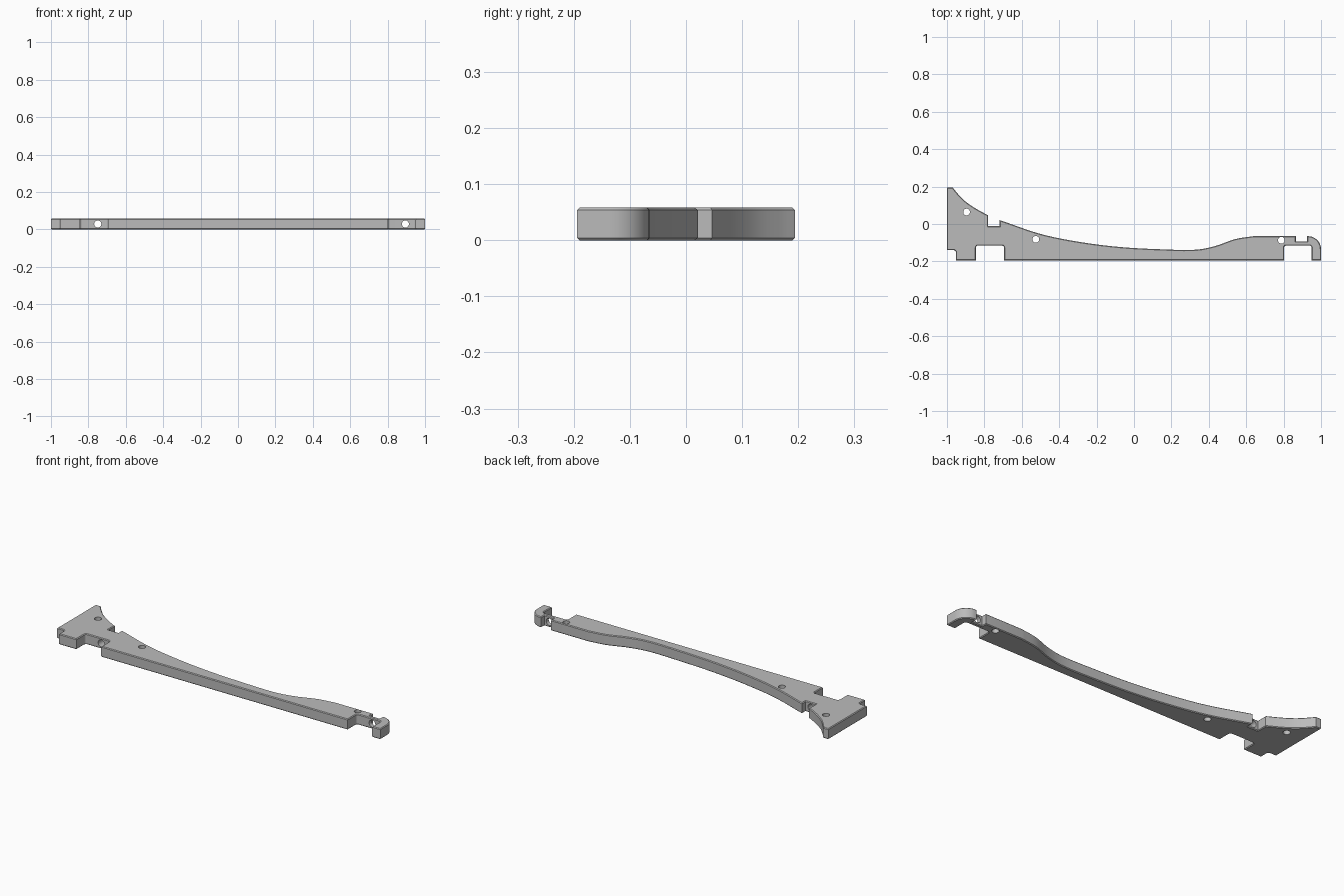
import bpy, bmesh
from mathutils import Vector, Matrix
from math import pi

if "Cube" in bpy.data.objects:
    bpy.data.objects.remove(bpy.data.objects["Cube"], do_unlink=True)

THICK = 0.058
CHAMFER = 0.004

grey = bpy.data.materials.new("plain_grey")
grey.use_nodes = True
colour = (0.5, 0.5, 0.5, 1)
grey.diffuse_color = colour
grey.node_tree.nodes["Principled BSDF"].inputs["Base Color"].default_value = colour


def spline(points, steps=6):
    """Smooth curve through the given points."""
    p = [Vector(q) for q in points]
    p = [2 * p[0] - p[1]] + p + [2 * p[-1] - p[-2]]
    out = []
    for a, b, c, d in zip(p, p[1:], p[2:], p[3:]):
        for i in range(steps):
            t = i / steps
            out.append(0.5 * (2 * b + (c - a) * t + (2 * a - 5 * b + 4 * c - d) * t ** 2
                              + (3 * b - a - 3 * c + d) * t ** 3))
    return out + [p[-2]]


def fillet(before, corner, after, radius, steps=6):
    """Rounded square corner."""
    corner = Vector(corner)
    u = (Vector(before) - corner).normalized() * radius
    v = (Vector(after) - corner).normalized() * radius
    centre = corner + u + v
    arc = []
    for i in range(steps + 1):
        a = Vector((i / steps, 0)).x * pi / 2
        d = Matrix.Rotation(a, 2) @ Vector((1, 0))
        arc.append(centre - v * d.x - u * d.y)
    return arc


# Upper edge: horn, notch, long sweep, notch, rounded tip
outline = [Vector((-1, 0.194))]
outline += spline([(-0.968, 0.194), (-0.945, 0.165), (-0.904, 0.123), (-0.85, 0.085), (-0.78, 0.046)])
outline += [Vector(q) for q in [(-0.78, -0.012), (-0.718, -0.012)]]
outline += spline([(-0.718, 0.021), (-0.5, -0.053), (-0.29, -0.096), (-0.075, -0.123), (0.14, -0.135),
                   (0.32, -0.138), (0.433, -0.118), (0.54, -0.081), (0.64, -0.065)])
outline += [Vector(q) for q in [(0.866, -0.065), (0.866, -0.093), (0.925, -0.093)]]
outline += fillet((0.925, -0.065), (1, -0.065), (1, -0.19), 0.07, 10)
if (outline[-1] - Vector((1, -0.135))).length > 0.001:
    outline[-1] = Vector((1, -0.135))
outline.insert(len(outline) - 11, Vector((0.925, -0.065)))

# Lower edge: two rounded recesses and a small step at the end
outline += [Vector((1, -0.194)), Vector((0.95, -0.194))]
outline += fillet((0.95, -0.194), (0.95, -0.115), (0.8, -0.115), 0.012)
outline += fillet((0.95, -0.115), (0.802, -0.115), (0.802, -0.194), 0.012)
outline += [Vector((0.802, -0.194)), Vector((-0.695, -0.194))]
outline += fillet((-0.695, -0.194), (-0.695, -0.115), (-0.845, -0.115), 0.012)
outline += fillet((-0.695, -0.115), (-0.845, -0.115), (-0.845, -0.194), 0.012)
outline += [Vector((-0.845, -0.194)), Vector((-0.952, -0.194))]
outline += fillet((-0.952, -0.194), (-0.952, -0.14), (-1, -0.14), 0.012)
outline += [Vector((-1, -0.14))]

# Flat plate with chamfered rims
bm = bmesh.new()
base = bm.faces.new([bm.verts.new((p.x, p.y, 0)) for p in outline])
top = bmesh.ops.extrude_face_region(bm, geom=[base], use_keep_orig=True)["geom"]
bmesh.ops.translate(bm, vec=(0, 0, THICK), verts=[g for g in top if isinstance(g, bmesh.types.BMVert)])
bmesh.ops.recalc_face_normals(bm, faces=bm.faces)
rims = [e for e in bm.edges if abs(e.verts[0].co.z - e.verts[1].co.z) < 1e-5]
bmesh.ops.bevel(bm, geom=rims, offset=CHAMFER, segments=1, affect='EDGES', clamp_overlap=False)
bmesh.ops.recalc_face_normals(bm, faces=bm.faces)
mesh = bpy.data.meshes.new("arm_plate")
bm.to_mesh(mesh)
bm.free()
plate = bpy.data.objects.new("arm_plate", mesh)
bpy.context.collection.objects.link(plate)
mesh.materials.append(grey)


def drill(centre, radius, depth, along_y=False):
    """Cut a round hole through the plate."""
    bpy.ops.mesh.primitive_cylinder_add(vertices=32, radius=radius, depth=depth, location=centre,
                                        rotation=(pi / 2 if along_y else 0, 0, 0))
    cutter = bpy.context.object
    cutter.name = "hole_cutter"
    cutter.hide_render = True
    cutter.data.materials.append(grey)
    cut = plate.modifiers.new("hole", 'BOOLEAN')
    cut.operation = 'DIFFERENCE'
    cut.solver = 'EXACT'
    cut.object = cutter
    bpy.ops.object.select_all(action='DESELECT')
    plate.select_set(True)
    bpy.context.view_layer.objects.active = plate
    bpy.ops.object.modifier_apply(modifier=cut.name)
    bpy.data.objects.remove(cutter, do_unlink=True)


# Pin holes through the thickness, and cross holes between notches and recesses
for x, y in [(-0.895, 0.064), (-0.525, -0.082), (0.788, -0.087)]:
    drill((x, y, THICK / 2), 0.018, 0.2)
drill((-0.75, -0.065, THICK / 2), 0.019, 0.13, True)
drill((0.895, -0.104, THICK / 2), 0.019, 0.06, True)

bpy.ops.object.shade_smooth_by_angle(angle=pi / 6)
